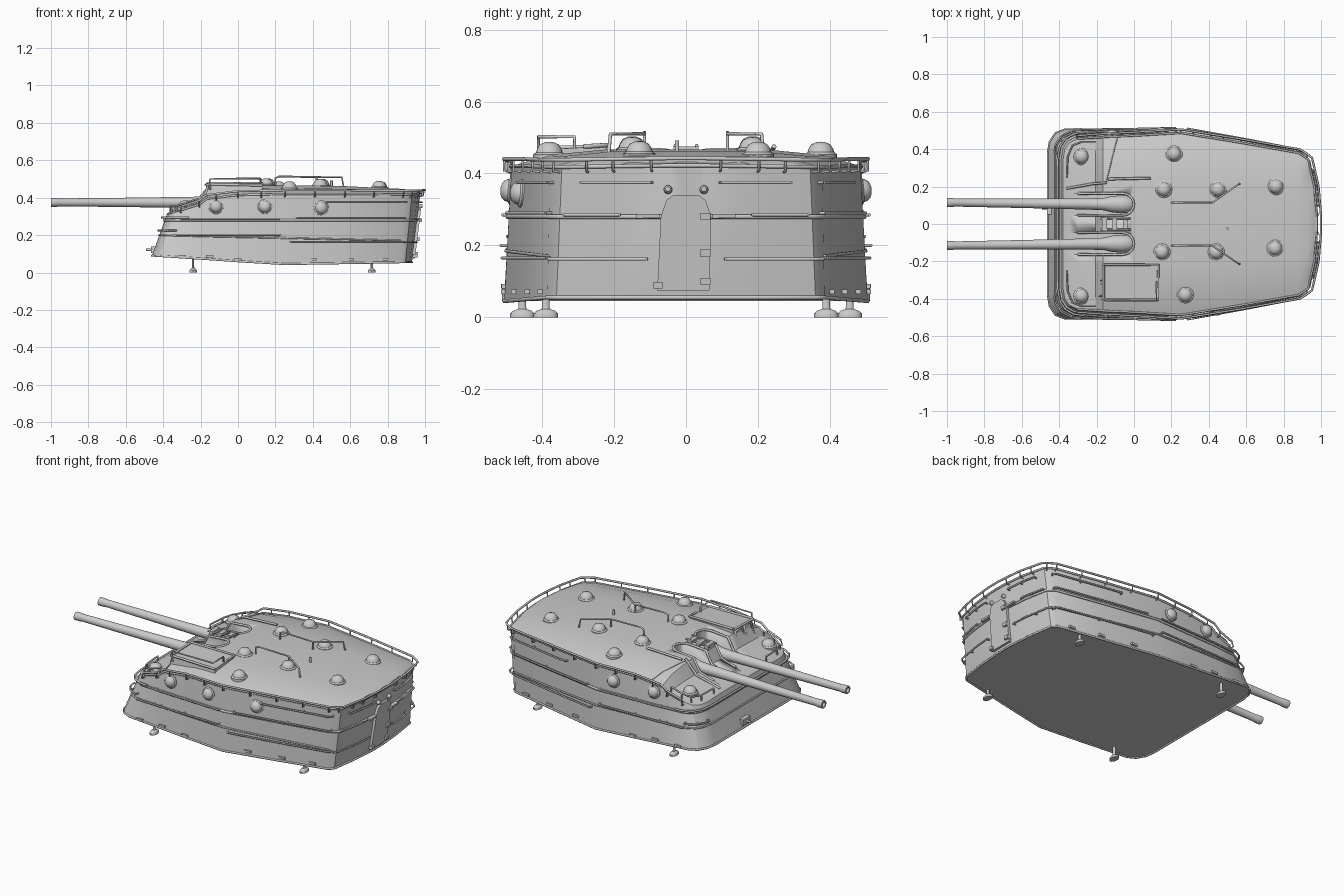
import bpy, bmesh, math
from mathutils import Vector, Matrix

if "Cube" in bpy.data.objects:
    bpy.data.objects.remove(bpy.data.objects["Cube"])

# Hull stations, front to rear: wall foot x,y,z, wall top x,y,z, roof crown z
ROWS = [
    (-.46, .38, .09, -.38, .34, .31, .315),
    (-.45, .44, .09, -.37, .40, .312, .32),
    (-.42, .485, .088, -.345, .435, .318, .335),
    (-.37, .505, .085, -.30, .455, .335, .35),
    (-.22, .505, .075, -.205, .46, .365, .378),
    (-.17, .505, .072, -.165, .463, .395, .452),
    (0, .505, .06, 0, .47, .415, .465),
    (.25, .505, .045, .25, .485, .42, .467),
    (.57, .445, .05, .57, .433, .42, .462),
    (.87, .385, .055, .88, .378, .418, .447),
    (.895, .36, .055, .93, .345, .418, .44),
    (.918, .2, .055, .962, .2, .42, .436),
    (.93, .05, .055, .975, .05, .422, .432)]
LAST = len(ROWS) - 1
CROWN = [(0, 1), (.45, 1), (.8, .65), (1, 0)]


def row(s):
    s = min(max(s, 0), LAST)
    i = min(int(s), LAST - 1)
    return [a + (b - a) * (s - i) for a, b in zip(ROWS[i], ROWS[i + 1])]


def station(x, col=3):
    for i in range(LAST):
        a, b = ROWS[i][col], ROWS[i + 1][col]
        if x <= b:
            return i + max(0, (x - a) / (b - a))
    return LAST


def roof_z(x, y):
    r = row(station(x))
    f = min(abs(y) / r[4], 1)
    for (f0, k0), (f1, k1) in zip(CROWN, CROWN[1:]):
        if f <= f1:
            return r[5] + (r[6] - r[5]) * (k0 + (k1 - k0) * (f - f0) / (f1 - f0))


def wall(s, z, off=0):
    def at(q):
        r = row(q)
        return Vector(r[:3]).lerp(Vector(r[3:6]), (z - r[2]) / (r[5] - r[2]))
    d = at(s + .05) - at(s - .05)
    n = Vector((-d.y, d.x, 0)).normalized()
    p = at(s) + n * off
    return Vector((p.x, p.y, z)), n


def flip(pts):
    return [Vector((p[0], -p[1], p[2])) for p in pts]


def finish(name, bm, angle=35):
    bmesh.ops.remove_doubles(bm, verts=bm.verts, dist=1e-5)
    bmesh.ops.recalc_face_normals(bm, faces=bm.faces)
    me = bpy.data.meshes.new(name)
    bm.to_mesh(me)
    bm.free()
    ob = bpy.data.objects.new(name, me)
    bpy.context.collection.objects.link(ob)
    bpy.ops.object.select_all(action='DESELECT')
    bpy.context.view_layer.objects.active = ob
    ob.select_set(True)
    bpy.ops.object.shade_smooth_by_angle(angle=math.radians(angle))
    return ob


def loft(name, rings, mat=Matrix(), angle=35):
    bm = bmesh.new()
    vs = [[bm.verts.new(mat @ Vector(p)) for p in r] for r in rings]
    n = len(rings[0])
    for a, b in zip(vs, vs[1:]):
        for i in range(n):
            bm.faces.new((a[i], a[(i + 1) % n], b[(i + 1) % n], b[i]))
    bm.faces.new(vs[0])
    bm.faces.new(vs[-1])
    return finish(name, bm, angle)


def prism(name, outline, z0, z1, mat=Matrix()):
    return loft(name, [[(x, y, z) for x, y in outline] for z in (z0, z1)], mat)


def box(name, x0, x1, y0, y1, z0, z1):
    return prism(name, [(x0, y0), (x1, y0), (x1, y1), (x0, y1)], z0, z1)


def lathe(name, profile, pos, axis=(0, 0, 1), n=20, squash=1):
    m = Matrix.Translation(pos) @ Vector(axis).to_track_quat('Z', 'Y').to_matrix().to_4x4()
    rings = [[(max(r, 1e-4) * squash * math.cos(i * math.tau / n),
               max(r, 1e-4) * math.sin(i * math.tau / n), h) for i in range(n)]
             for r, h in profile]
    return loft(name, rings, m)


def tubes(name, paths, r, cyclic=False):
    cu = bpy.data.curves.new(name, 'CURVE')
    cu.dimensions = '3D'
    cu.bevel_depth, cu.bevel_resolution, cu.use_fill_caps = r, 1, True
    for path in paths:
        sp = cu.splines.new('POLY')
        sp.points.add(len(path) - 1)
        for q, p in zip(sp.points, path):
            q.co = (*p, 1)
        sp.use_cyclic_u = cyclic
        sp.use_smooth = True
    ob = bpy.data.objects.new(name, cu)
    bpy.context.collection.objects.link(ob)


def wall_rail(name, s0, s1, z, off=.018, r=.005, posts=3):
    n = max(int((s1 - s0) * 3), 2)
    # keep every station on the path so the rail follows the corners
    ss = sorted({s0 + (s1 - s0) * i / n for i in range(n + 1)} |
                {float(k) for k in range(LAST + 1) if s0 < k < s1})
    paths = [[wall(s, z, off)[0] for s in ss]]
    for i in range(posts):
        s = s0 + (s1 - s0) * i / (posts - 1)
        paths.append([wall(s, z, -.01)[0], wall(s, z, off)[0]])
    tubes(name, paths + [flip(p) for p in paths], r)


# Armoured hull with stepped, crowned roof
FR = [-1, -.8, -.45, .45, .8, 1]
K = [0, .65, 1, 1, .65, 0]
hull = loft("hull", [[(a, -b, c)] + [(d, e * f, g + (h - g) * k) for f, k in zip(FR, K)] + [(a, b, c)]
                     for a, b, c, d, e, g, h in ROWS], angle=28)

# Gun slots, coamings and guns
GUN = [(0, -.04), (.03, -.035), (.046, -.01), (.048, .03), (.043, .08), (.033, .12), (.03, .2),
       (.025, .55), (.021, .92), (.0235, .925), (.0235, .96), (.014, .96), (.013, .9), (0, .9)]
for side, sgn in (("left", 1), ("right", -1)):
    arc = [(-.06 + .058 * math.cos(a), sgn * .105 + .058 * math.sin(a))
           for a in [math.pi * (i / 10 - .5) for i in range(11)]]
    w0, w1 = arc[0][1], arc[-1][1]
    cutter = prism(side + "_slot_cutter", [(-.45, w0)] + arc + [(-.45, w1)], .335, .6)
    cutter.hide_render = True
    cutter.hide_viewport = False
    cutter.display_type = 'WIRE'
    mod = hull.modifiers.new(side + "_slot", 'BOOLEAN')
    mod.operation, mod.object = 'DIFFERENCE', cutter
    rim = [(-.3, w0), (-.205, w0), (-.165, w0), (-.1, w0)] + arc + [(-.1, w1), (-.165, w1), (-.205, w1), (-.3, w1)]
    tubes(side + "_slot_coaming", [[(x, y, roof_z(x, y)) for x, y in rim]], .007)
    lathe(side + "_gun", GUN, (-.04, sgn * .105, .375), (-1, sgn * .01, 0), 24)

# Fittings between the guns
for i in range(3):
    box("centre_bracket_%d" % i, -.17 + i * .055, -.145 + i * .055, -.035, .035, .43, .475)
tubes("centre_rails", [[(-.18, y, .47), (-.02, y, .478)] for y in (-.03, .03)], .005)

# Sighting hood beside the right gun, with windows and grab rails
loft("sighting_hood", [[(-.19, -.41, .36), (.13, -.41, .42), (.13, -.215, .42), (-.19, -.215, .36)],
                       [(-.155, -.4, .468), (.13, -.4, .466), (.13, -.22, .476), (-.155, -.22, .476)]])
for y in (-.385, -.3):
    tubes("hood_window", [[(-.186, y, .385), (-.162, y, .458), (-.162, y + .065, .458), (-.186, y + .065, .385)]],
          .007, True)
tubes("hood_edges", [[(-.16, -.405, .472), (.13, -.405, .466)], [(-.16, -.218, .479), (.13, -.218, .479), (.13, -.285, .475)],
                     [(-.165, -.22, .475), (-.165, -.405, .47)]], .007)
tubes("hood_grab", [[(-.15, -.41, .44), (-.15, -.41, .5), (.0, -.41, .502), (.12, -.41, .502), (.12, -.31, .502), (.12, -.31, .46)]], .005)
tubes("left_roof_bar", [[(-.14, .24, .465), (.09, .245, .475)], [(-.36, .19, .33), (-.22, .215, .382), (-.15, .22, .465)]], .007)
tubes("roof_seam", [[(x, y, roof_z(x, y) + .001) for x, y in
                     ((-.15, .22), (-.13, .3), (-.11, .38), (-.09, .46))]], .003)

# Mushroom domes on roof and side walls
DOME = [(.045, -.02), (.045, .006), (.037, .012), (.034, .022), (.026, .034), (.012, .04), (0, .041)]
for i, (x, y) in enumerate([(-.28, .36), (-.28, -.385), (.215, .375), (.275, -.38), (.16, .185), (.15, -.15),
                            (.45, .185), (.44, -.15), (.76, .2), (.755, -.13)]):
    lathe("roof_dome_%d" % i, DOME, (x, y, roof_z(x, y) - .004))
for x, z, sides in ((-.12, .352, (-1, 1)), (.145, .352, (-1, 1)), (.445, .345, (-1,))):
    p, n = wall(station(x, 0), z)
    for sg in sides:
        lathe("side_dome", [(r * .88, h * .8) for r, h in DOME], (p.x, p.y * sg, p.z), (n.x, n.y * sg, .08))

# Roof walkway rails
for sgn in (1, -1):
    y = .115 * sgn
    path = [(.2, y, .46), (.2, y, .505), (.22, y, .514), (.42, y, .51), (.555, .21 * sgn, .51), (.565, .215 * sgn, .455)]
    tubes("walkway_rail", [path, [(.42, y, .46), (.42, y, .51)]], .005)
tubes("roof_pin", [[(.5, -.025, .455), (.5, -.025, .492)]], .007)

# Ledge bands right round the walls
for name, zf, r in (("upper_band", lambda x: .28, .007), ("lower_band", lambda x: .19 - .022 * x, .005)):
    half = [wall(s, zf(row(s)[0]), .003)[0] for s in range(LAST + 1)]
    if name == "lower_band":
        tubes(name, [flip(half[:10])[::-1] + half[:10]], r)
    else:
        tubes(name, [flip(half)[::-1] + half], r, False)
half = [Vector(ROWS[i][:3]) for i in range(LAST + 1)]
tubes("foot_band", [flip(half)[::-1] + half], .006, True)

# Guard rail along the roof edge, with bracket posts
ss = [3 + i / 3 for i in range(28)]
edge = [wall(s, row(s)[5] + .02, .022)[0] for s in ss]
tubes("guard_rail", [edge + flip(edge)[::-1]], .006)
posts = [[wall(s, row(s)[5] - .015, -.004)[0], wall(s, row(s)[5] - .012, .02)[0], wall(s, row(s)[5] + .02, .022)[0]]
         for s in (3, 4, 5.3, 6, 6.5, 7, 7.5, 8, 8.5, 9, 9.8, 10.5, 11, 11.7)]
tubes("guard_rail_posts", posts + [flip(p) for p in posts], .004)
eave = [wall(s, row(s)[5], .002)[0] for s in range(3, LAST + 1)]
tubes("eave_trim", [eave + flip(eave)[::-1]], .006)

# Hand rails on the walls
wall_rail("rear_upper_rail", 10.1, 11.1, .285)
wall_rail("rear_lower_rail", 9.5, 11.6, .162)
wall_rail("rear_top_rail", 10.4, 11.7, .375)
wall_rail("side_rear_lower_rail", 7.1, 9.2, .165)
wall_rail("side_rear_upper_rail", 7.2, 9.2, .29)
wall_rail("side_rear_top_rail", 7.7, 9.3, .375)
wall_rail("side_front_upper_rail", 3.1, 6.9, .285, posts=5)
wall_rail("side_front_lower_rail", 3.1, 6.9, .2, posts=5)
wall_rail("corner_rail", .4, 3, .225, .02)
front = [wall(s, .295, .022)[0] for s in (0, .5, 1, 1.5, 2, 2.5, 3, 3.5)]
tubes("front_rail", [flip(front)[::-1] + front], .006)
glacis = [(-.36, .25), (-.355, .36), (-.33, .42), (-.28, .44), (-.21, .44)]
glacis = [Vector((x, y, roof_z(x, y) + .03)) for x, y in glacis]
stubs = [[p, p - Vector((0, 0, .04))] for p in glacis]
tubes("glacis_rail", [glacis, flip(glacis)] + stubs + [flip(p) for p in stubs], .005)

# Small step cleats along the foot of the sides
for i, x in enumerate((-.3, -.15, 0, .4, .6, .78)):
    p, n = wall(station(x, 0), .085 if x < 0 else .07)
    for sg in (1, -1):
        box("cleat_%d" % i, p.x - .02, p.x + .02, sg * p.y - .01, sg * p.y + .01, p.z - .005, p.z + .008)

# Rear door with hinges, latch and lamps
door_m = Matrix(((0, .123, 1, .923), (1, 0, 0, 0), (0, 1, 0, 0), (0, 0, 0, 1)))
prism("rear_door", [(-.08, .075), (.065, .075), (.07, .28), (.055, .325), (.035, .34), (-.035, .34), (-.055, .325), (-.07, .28)],
      -.02, .014, door_m)
for z in (.1, .178, .28):
    prism("door_hinge", [(.04, z - .01), (.068, z - .01), (.068, z + .01), (.04, z + .01)], 0, .026, door_m)
prism("door_latch", [(-.09, .08), (-.065, .08), (-.065, .098), (-.09, .098)], 0, .026, door_m)
for y in (-.05, .05):
    lathe("rear_lamp", [(.012, -.01), (.012, .012), (.007, .02), (0, .022)], (.966, y, .355), (1, 0, .05), 12)
for y in (-.105, .105):
    prism("rear_grab", [(y - .032, .275), (y + .032, .277), (y + .032, .287), (y - .032, .288)], 0, .02, door_m)

# Towing hook on the nose
box("nose_block", -.465, -.44, .05, .12, .105, .14)
tubes("nose_hook", [[(-.455, .085, .122), (-.492, .085, .122)]], .007)

# Four supporting feet
FOOT = [(.034, 0), (.034, .01), (.026, .018), (.012, .023), (.01, .03), (.01, .085)]
for x, y in ((-.24, .455), (.715, .39)):
    for sg in (1, -1):
        lathe("foot", FOOT, (x, y * sg, 0), (0, 0, 1), 16, .6)
